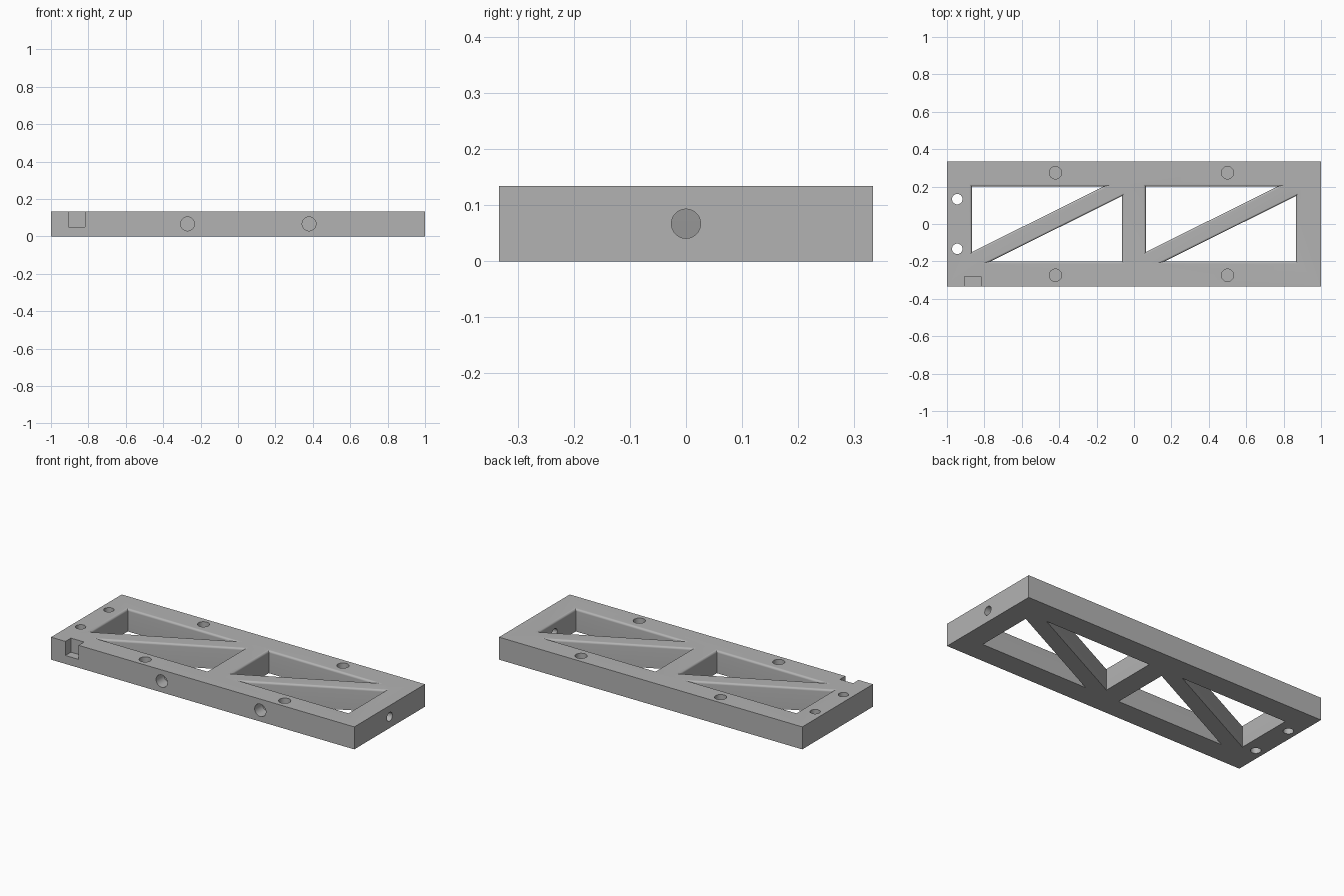
import bpy, bmesh, math
from mathutils import Vector, Matrix

cube = bpy.data.objects.get("Cube")
if cube:
    bpy.data.objects.remove(cube, do_unlink=True)

HALF_X, HALF_Y, TOP = 1.0, 0.333, 0.134
ROUND = 0.013

grey = bpy.data.materials.new("plain grey")
grey.use_nodes = True
colour = (0.45, 0.45, 0.45, 1)
grey.diffuse_color = colour
grey.node_tree.nodes["Principled BSDF"].inputs["Base Color"].default_value = colour


def add_object(name, bm):
    bmesh.ops.recalc_face_normals(bm, faces=bm.faces)
    mesh = bpy.data.meshes.new(name)
    bm.to_mesh(mesh)
    bm.free()
    mesh.materials.append(grey)
    obj = bpy.data.objects.new(name, mesh)
    bpy.context.collection.objects.link(obj)
    return obj


def box(name, low, high):
    low, high = Vector(low), Vector(high)
    bm = bmesh.new()
    bmesh.ops.create_cube(bm, size=1, matrix=Matrix.Translation((low + high) / 2)
                          @ Matrix.Diagonal((*(high - low), 1)))
    return add_object(name, bm)


def drill(name, start, end, radius):
    start, end = Vector(start), Vector(end)
    axis = end - start
    turn = axis.to_track_quat('Z', 'Y').to_matrix().to_4x4()
    bm = bmesh.new()
    bmesh.ops.create_cone(bm, cap_ends=True, segments=40, radius1=radius, radius2=radius,
                          depth=axis.length, matrix=Matrix.Translation((start + end) / 2) @ turn)
    return add_object(name, bm)


def triangle_cutter(name, corners):
    """Triangular prism that flares at the top to leave a rounded rim."""
    a, b, c = (Vector(p) for p in corners)
    la, lb, lc = (b - c).length, (c - a).length, (a - b).length
    centre = (a * la + b * lb + c * lc) / (la + lb + lc)
    area = abs((b - a).cross(c - a)) / 2
    inradius = 2 * area / (la + lb + lc)
    layers = [(-0.1, 0)]
    for i in range(9):
        t = math.radians(90) * i / 8
        layers.append((TOP - ROUND + ROUND * math.sin(t), ROUND * (1 - math.cos(t))))
    layers.append((TOP + 0.1, ROUND))
    bm = bmesh.new()
    rings = []
    for z, grow in layers:
        scale = 1 + grow / inradius
        rings.append([bm.verts.new((*(centre + (p - centre) * scale), z)) for p in (a, b, c)])
    for low, high in zip(rings, rings[1:]):
        for i in range(3):
            j = (i + 1) % 3
            bm.faces.new((low[i], low[j], high[j], high[i]))
    bm.faces.new(rings[0])
    bm.faces.new(rings[-1])
    return add_object(name, bm)


# Solid plate
frame = box("truss_frame", (-HALF_X, -HALF_Y, 0), (HALF_X, HALF_Y, TOP))
cutters = []

# Two bays, each with a pair of triangular openings either side of a diagonal strut
for mid in (-0.465, 0.465):
    half_w, half_h, low, tip = 0.402, 0.2, -0.15, 0.302
    corners = [(-half_w, half_h), (-half_w, low), (tip, half_h)]
    for side in (1, -1):
        cutters.append(triangle_cutter("bay_cutter", [(mid + side * x, side * y) for x, y in corners]))

# Blind holes in the top of both long rails
for x in (-0.42, 0.5):
    for y in (-0.274, 0.274):
        cutters.append(drill("top_hole", (x, y, 0.05), (x, y, TOP + 0.1), 0.033))

# Through holes in the end rail
for y in (-0.133, 0.133):
    cutters.append(drill("end_hole", (-0.945, y, -0.1), (-0.945, y, TOP + 0.1), 0.028))

# Blind holes in the front rail
for x in (-0.27, 0.38):
    cutters.append(drill("front_hole", (x, -0.26, TOP / 2), (x, -0.5, TOP / 2), 0.037))

# Hole through the other end rail, and the corner notch
cutters.append(drill("side_hole", (0.75, 0, TOP / 2), (1.2, 0, TOP / 2), 0.026))
cutters.append(box("notch", (-0.905, -0.5, 0.05), (-0.818, -0.281, 0.3)))

# Cut the plate and drop the cutters
bpy.context.view_layer.objects.active = frame
for cutter in cutters:
    cutter.hide_render = True
    mod = frame.modifiers.new("cut", 'BOOLEAN')
    mod.operation = 'DIFFERENCE'
    mod.solver = 'EXACT'
    mod.object = cutter
    bpy.ops.object.modifier_apply(modifier=mod.name)
    bpy.data.objects.remove(cutter, do_unlink=True)

bpy.ops.object.select_all(action='DESELECT')
frame.select_set(True)
bpy.ops.object.shade_smooth_by_angle(angle=math.radians(30))
